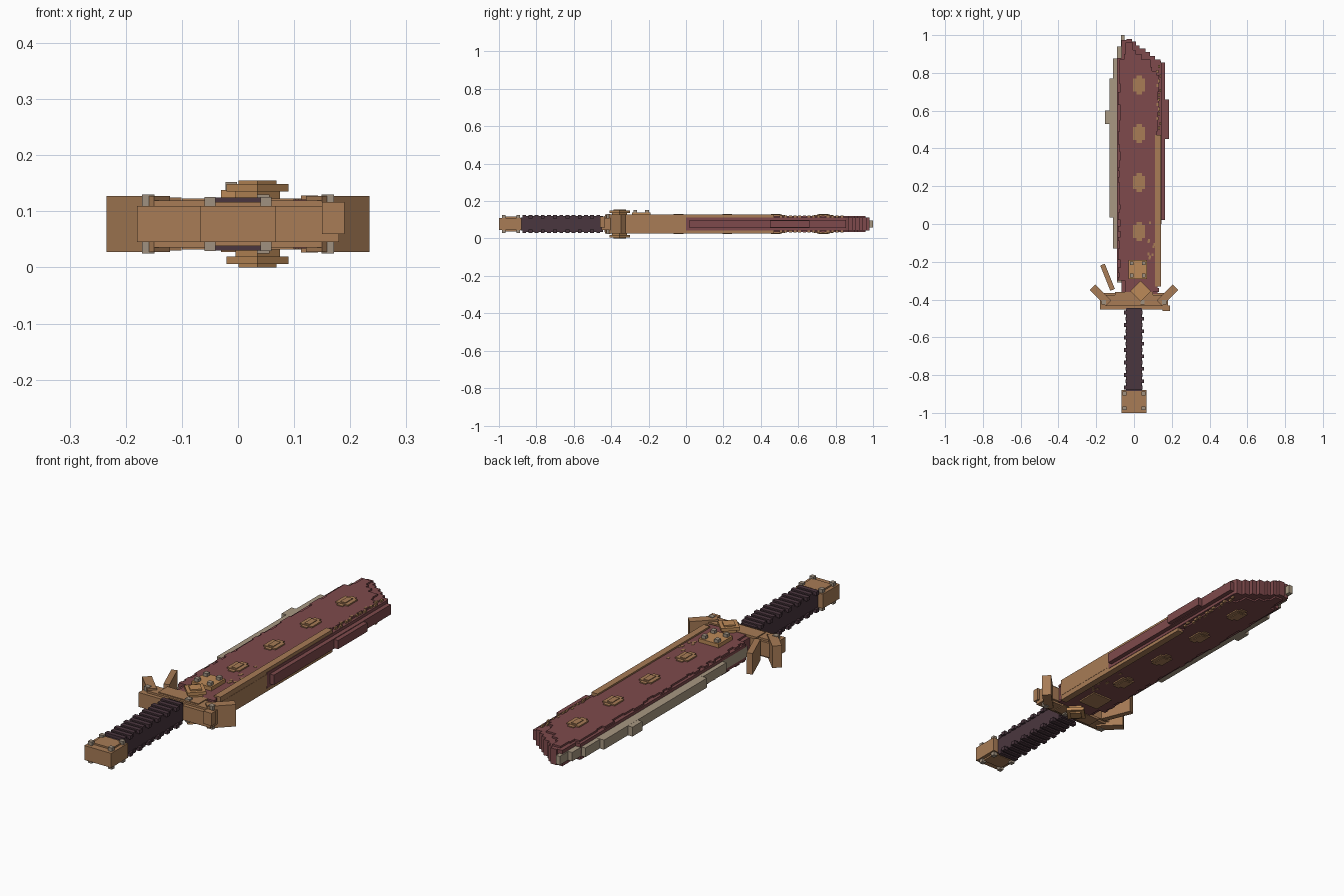
import bpy, bmesh, math, random
from mathutils import Matrix, Vector

random.seed(4)
cube = bpy.data.objects.get("Cube")
if cube:
    bpy.data.objects.remove(cube, do_unlink=True)


def material(name, rgb):
    col = [(c / 255 / 12.92 if c < 11 else ((c / 255 + 0.055) / 1.055) ** 2.4) for c in rgb] + [1]
    m = bpy.data.materials.new(name)
    m.use_nodes = True
    m.diffuse_color = col
    bsdf = m.node_tree.nodes["Principled BSDF"]
    bsdf.inputs["Base Color"].default_value = col
    bsdf.inputs["Roughness"].default_value = 0.8
    return m


RED = material("rust red", (126, 74, 76))
BRONZE = material("bronze", (168, 124, 86))
GOLD = material("light bronze", (188, 138, 88))
EDGE = material("worn steel", (168, 152, 130))
GRIP = material("dark leather", (74, 54, 62))
STUD = material("grey stud", (160, 145, 128))

MID = 0.0775  # height of the mirror plane between the two faces


def finish(name, bm, mat):
    me = bpy.data.meshes.new(name)
    bm.to_mesh(me)
    bm.free()
    me.materials.append(mat)
    ob = bpy.data.objects.new(name, me)
    bpy.context.collection.objects.link(ob)
    return ob


def boxes(name, items, mat, both=False):
    """Boxes (x0, x1, y0, y1, z0, z1[, turn]); both repeats them on the underside."""
    bm = bmesh.new()
    items = list(items)
    if both:
        items += [(*b[:4], 2 * MID - b[5], 2 * MID - b[4], *b[6:]) for b in items]
    for x0, x1, y0, y1, z0, z1, *turn in items:
        centre = Vector((x0 + x1, y0 + y1, z0 + z1)) / 2
        m = (Matrix.Translation(centre)
             @ Matrix.Rotation(math.radians(turn[0] if turn else 0), 4, 'Z')
             @ Matrix.Diagonal((x1 - x0, y1 - y0, z1 - z0, 1)))
        bmesh.ops.create_cube(bm, size=1, matrix=m)
    return finish(name, bm, mat)


def slab(name, outline, z0, z1, mat):
    bm = bmesh.new()
    face = bm.faces.new([bm.verts.new((x, y, z0)) for x, y in outline])
    res = bmesh.ops.extrude_face_region(bm, geom=[face])
    verts = [v for v in res["geom"] if isinstance(v, bmesh.types.BMVert)]
    bmesh.ops.translate(bm, verts=verts, vec=(0, 0, z1 - z0))
    bmesh.ops.recalc_face_normals(bm, faces=bm.faces)
    return finish(name, bm, mat)


# Blade core with a stepped, slanted tip
tip = [(0.165, 0.85), (0.14, 0.87), (0.11, 0.89), (0.085, 0.91),
       (0.06, 0.93), (0.03, 0.945), (0.01, 0.965), (-0.01, 0.98)]
outline = [(-0.065, -0.37), (0.125, -0.37), (0.125, 0.0), (0.145, 0.0), (0.145, 0.85)]
for (x0, y0), (x1, y1) in zip(tip[1:], tip[2:] + [(-0.04, 0.98)]):
    outline += [(x0, y0), (x1, y0)]
outline += [(-0.04, 0.975), (-0.065, 0.975), (-0.065, 0.88), (-0.09, 0.88),
            (-0.09, -0.3), (-0.065, -0.3)]
slab("blade_core", outline, 0.042, 0.113, RED)

# Ragged face plates on both sides of the blade
rows = []
y = -0.36
while y < 0.93:
    step = random.choice((0.02, 0.03, 0.04))
    right = 0.132 if y < 0.8 else 0.12 - (y - 0.8) * 1.05
    left = -0.085 if y < 0.84 else -0.06
    if y < -0.3:
        left = -0.055
    rows.append((left + random.choice((0, 0.008, 0.014)),
                 right - random.choice((0, 0.007, 0.014)), y, y + step, 0.112, 0.121))
    y += step
boxes("blade_face_plates", rows, RED, both=True)

# Thick red back of the blade, stepping out along its length
boxes("blade_back", [(0.10, 0.165, 0.02, 0.855, 0.055, 0.10),
                     (0.12, 0.185, 0.45, 0.66, 0.058, 0.097)], RED)

# Stepped cutting edge
boxes("cutting_edge", [
    (x, -0.04, y0, y1, 0.055 + i * 0.0005, 0.10 - i * 0.0005)
    for i, (x, y0, y1) in enumerate([
        (-0.09, -0.31, -0.13), (-0.11, -0.13, 0.035), (-0.13, 0.035, 0.77),
        (-0.153, 0.53, 0.60), (-0.11, 0.77, 0.875), (-0.09, 0.875, 0.94)])]
    + [(-0.07, -0.05, 0.94, 1.0, 0.058, 0.097), (-0.065, -0.05, -0.37, -0.31, 0.055, 0.10)], EDGE)

# Bronze trim along the back, and a thin broken line of flecks
boxes("blade_trim", [(0.112, 0.143, -0.33, 0.47, 0.10, 0.128)], BRONZE, both=True)
boxes("side_trim", [(0.12, 0.144, -0.33, 0.02, 0.05, 0.105)], BRONZE)
flecks = []
for i in range(14):
    y = 0.5 + i * 0.025
    x = 0.12 + random.choice((0, 0.008, 0.014))
    flecks.append((x, x + 0.009, y, y + 0.016, 0.112, 0.1225))
for i in range(10):
    x, y = random.uniform(0.07, 0.105), random.uniform(-0.2, 0.0)
    flecks.append((x, x + 0.01, y, y + 0.014, 0.112, 0.1225))
boxes("bronze_flecks", flecks, BRONZE, both=True)

# Cross-shaped rivets down the middle of both faces
rivets = []
for y in (-0.04, 0.22, 0.48, 0.735):
    rivets += [(-0.004, 0.058, y - 0.034, y + 0.034, 0.11, 0.127),
               (0.012, 0.042, y - 0.05, y + 0.05, 0.11, 0.125),
               (0.014, 0.04, y - 0.026, y + 0.026, 0.12, 0.130)]
boxes("rivets", rivets, BRONZE, both=True)

# Studded plate at the blade root
boxes("root_plate", [(-0.03, 0.07, -0.29, -0.19, 0.11, 0.138)], GOLD)
boxes("root_plate_studs", [(x - 0.01, x + 0.01, y - 0.01, y + 0.01, 0.13, 0.152)
                           for x in (-0.012, 0.052) for y in (-0.272, -0.208)], STUD)
boxes("lower_root_plate", [(-0.03, 0.07, -0.29, -0.19, 0.028, 0.05)], BRONZE)

# Guard with raised bands, flared wings and a bent loose prong
boxes("guard", [(-0.18, 0.18, -0.452, -0.365, 0.045, 0.11)], BRONZE)
boxes("guard_bands", [(-0.15, 0.15, -0.435, -0.375, 0.105, 0.119),
                      (-0.10, 0.10, -0.425, -0.36, 0.112, 0.123)], BRONZE, both=True)
wings = []
for s in (-1, 1):
    cx, cy = s * 0.178, -0.377
    wings.append((cx - 0.06, cx + 0.06, cy - 0.02, cy + 0.02, 0.028, 0.127, s * 45))
boxes("guard_wings", wings, BRONZE)
boxes("bent_prong", [(-0.153, -0.127, -0.354, -0.21, 0.03, 0.125, 22)], BRONZE)
boxes("guard_corner", [(0.15, 0.19, -0.46, -0.432, 0.06, 0.117)], BRONZE)
boxes("guard_studs", [(x - 0.011, x + 0.011, -0.425, -0.403, 0.10, 0.13)
                      for x in (-0.16, 0.045, 0.16)], STUD, both=True)

# Diamond bosses on both faces of the guard
boxes("diamond_bosses", [(-0.004, 0.074, -0.394, -0.316, 0.135, 0.149, 45),
                         (0.007, 0.063, -0.383, -0.327, 0.10, 0.136, 45),
                         (0.011, 0.059, -0.379, -0.331, 0.148, 0.155, 45)], GOLD, both=True)

# Grip with overlapping leather wraps
boxes("grip", [(-0.042, 0.042, -0.885, -0.445, 0.043, 0.112)], GRIP)
wraps = []
for i in range(13):
    y = -0.875 + i * 0.033
    shift = 0.004 if i % 2 else -0.004
    wraps += [(-0.048 + shift, 0.048 + shift, y, y + 0.02, 0.108, 0.125),
              (-0.036, 0.036, y + 0.018, y + 0.034, 0.108, 0.119)]
boxes("grip_wraps", wraps, GRIP, both=True)

# Pommel with corner studs
boxes("pommel", [(-0.067, 0.067, -1.0, -0.88, 0.045, 0.11)], BRONZE)
boxes("pommel_cap", [(-0.05, 0.05, -0.97, -0.89, 0.105, 0.117)], BRONZE, both=True)
boxes("pommel_studs", [(x - 0.01, x + 0.01, y - 0.01, y + 0.01, 0.105, 0.126)
                       for x in (-0.05, 0.05) for y in (-0.975, -0.897)], STUD, both=True)
